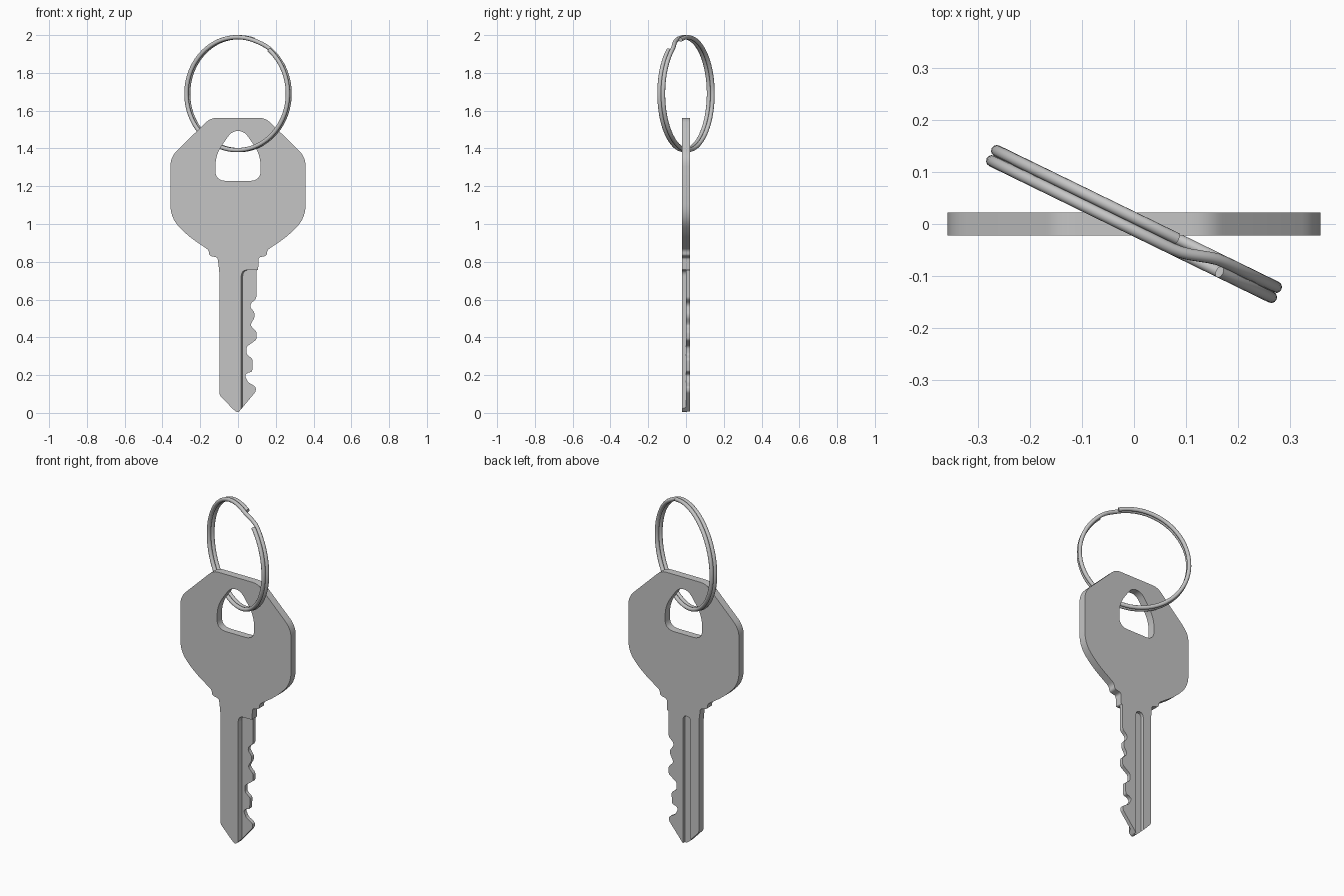
import bpy, bmesh, math
from mathutils import Vector

if "Cube" in bpy.data.objects:
    bpy.data.objects.remove(bpy.data.objects["Cube"])

steel = bpy.data.materials.new("steel grey")
steel.diffuse_color = (0.56, 0.56, 0.56, 1)
steel.use_nodes = True
steel.node_tree.nodes["Principled BSDF"].inputs["Base Color"].default_value = steel.diffuse_color
T = 0.022  # half thickness of the key


def rounded(points):
    """Closed outline from (x, z, corner size) with softened corners."""
    out, n = [], len(points)
    for i, (x, z, r) in enumerate(points):
        p = Vector((x, z))
        if r == 0:
            out.append(p)
            continue
        ends = []
        for q in (points[i - 1], points[(i + 1) % n]):
            d = Vector(q[:2]) - p
            ends.append(p + d.normalized() * min(r, d.length * 0.48))
        a, b = ends
        for k in range(7):
            t = k / 6
            out.append(a * (1 - t) ** 2 + p * 2 * t * (1 - t) + b * t * t)
    return out


def prism(name, points, y0, y1, shift=0.0):
    """Outline extruded from y0 to y1; the y1 side is slid along x by shift."""
    bm = bmesh.new()
    pts = rounded(points)
    a = [bm.verts.new((p.x, y0, p.y)) for p in pts]
    b = [bm.verts.new((p.x + shift, y1, p.y)) for p in pts]
    bm.faces.new(a)
    bm.faces.new(b[::-1])
    for i in range(len(a)):
        j = (i + 1) % len(a)
        bm.faces.new((a[j], a[i], b[i], b[j]))
    bmesh.ops.recalc_face_normals(bm, faces=bm.faces)
    me = bpy.data.meshes.new(name)
    bm.to_mesh(me)
    bm.free()
    ob = bpy.data.objects.new(name, me)
    bpy.context.collection.objects.link(ob)
    me.materials.append(steel)
    return ob


def activate(ob):
    bpy.ops.object.select_all(action='DESELECT')
    ob.select_set(True)
    bpy.context.view_layer.objects.active = ob


def cut(ob, cutter):
    m = ob.modifiers.new("cut", 'BOOLEAN')
    m.operation, m.solver, m.object = 'DIFFERENCE', 'EXACT', cutter
    activate(ob)
    bpy.ops.object.modifier_apply(modifier=m.name)
    bpy.data.objects.remove(cutter)


# Key: bow and shoulder (left side, top to bottom), mirrored for the right
bow = [(-0.145, 1.562, 0.035), (-0.358, 1.355, 0.05), (-0.358, 1.035, 0.07),
       (-0.27, 0.94, 0.06), (-0.155, 0.862, 0.015), (-0.152, 0.832, 0.012),
       (-0.108, 0.822, 0.012)]
left_blade = [(-0.098, 0.74, 0.03), (-0.098, 0.095, 0.01), (-0.025, 0.018, 0.02)]
tip = [(0.0, 0.0, 0.015)]
# Bitting, from the tip upwards
teeth = [(0.094, 0.113, 0.01), (0.094, 0.138, 0.01), (0.053, 0.163, 0.01),
         (0.036, 0.198, 0.012), (0.05, 0.212, 0.01), (0.075, 0.218, 0.01),
         (0.078, 0.285, 0.012), (0.045, 0.31, 0.012), (0.045, 0.35, 0.012),
         (0.098, 0.388, 0.012), (0.098, 0.43, 0.012), (0.068, 0.46, 0.015),
         (0.07, 0.475, 0.012), (0.088, 0.505, 0.012), (0.088, 0.53, 0.012),
         (0.065, 0.56, 0.012), (0.068, 0.58, 0.012), (0.097, 0.605, 0.012),
         (0.098, 0.755, 0.006), (0.107, 0.758, 0.006)]
right_bow = [(-x, z, r) for x, z, r in reversed(bow)]
key = prism("key", bow + left_blade + tip + teeth + right_bow, -T, T)

# Hole for the ring
hole = [(-0.032, 1.492, 0.035), (-0.118, 1.37, 0.06), (-0.122, 1.228, 0.06)]
hole += [(-x, z, r) for x, z, r in reversed(hole)]
cut(key, prism("hole_cutter", hole, -0.1, 0.1))

# Front: the toothed half of the blade is thinner
cut(key, prism("front_cutter", [(0.016, -0.1, 0), (0.016, 0.757, 0.035),
                                (0.2, 0.757, 0), (0.2, -0.1, 0)], -T - 0.002, 0.0, 0.009))
# Back: long groove with a round top
cut(key, prism("groove_cutter", [(-0.046, -0.1, 0), (-0.046, 0.755, 0.03),
                                 (0.004, 0.755, 0.03), (0.004, -0.1, 0)], 0.004, T + 0.002))
activate(key)
bpy.ops.object.shade_smooth_by_angle(angle=math.radians(30))

# Split ring: two turns of wire with a crossing at the upper right
wire, R, tilt = 0.0112, 0.2988, math.radians(26)
u = Vector((math.cos(tilt), -math.sin(tilt), 0))
n = Vector((-math.sin(tilt), -math.cos(tilt), 0))
cu = bpy.data.curves.new("split_ring", 'CURVE')
cu.dimensions = '3D'
cu.bevel_depth, cu.bevel_resolution, cu.use_fill_caps = wire, 4, True
sp = cu.splines.new('POLY')
steps = 180
sp.points.add(steps)
for i in range(steps + 1):
    deg = 39 + (737 - 39) * i / steps
    t = min(max((deg - 377) / 22, 0), 1)
    side = 1 - 2 * t * t * (3 - 2 * t)  # front turn to back turn
    a = math.radians(deg)
    p = u * (R * math.sin(a)) + n * (0.0108 * side) + Vector((0, 0, 1.69 + R * math.cos(a)))
    sp.points[i].co = (*p, 1)
ring = bpy.data.objects.new("split_ring", cu)
bpy.context.collection.objects.link(ring)
cu.materials.append(steel)
activate(ring)
bpy.ops.object.convert(target='MESH')
bpy.ops.object.shade_smooth_by_angle(angle=math.radians(40))
